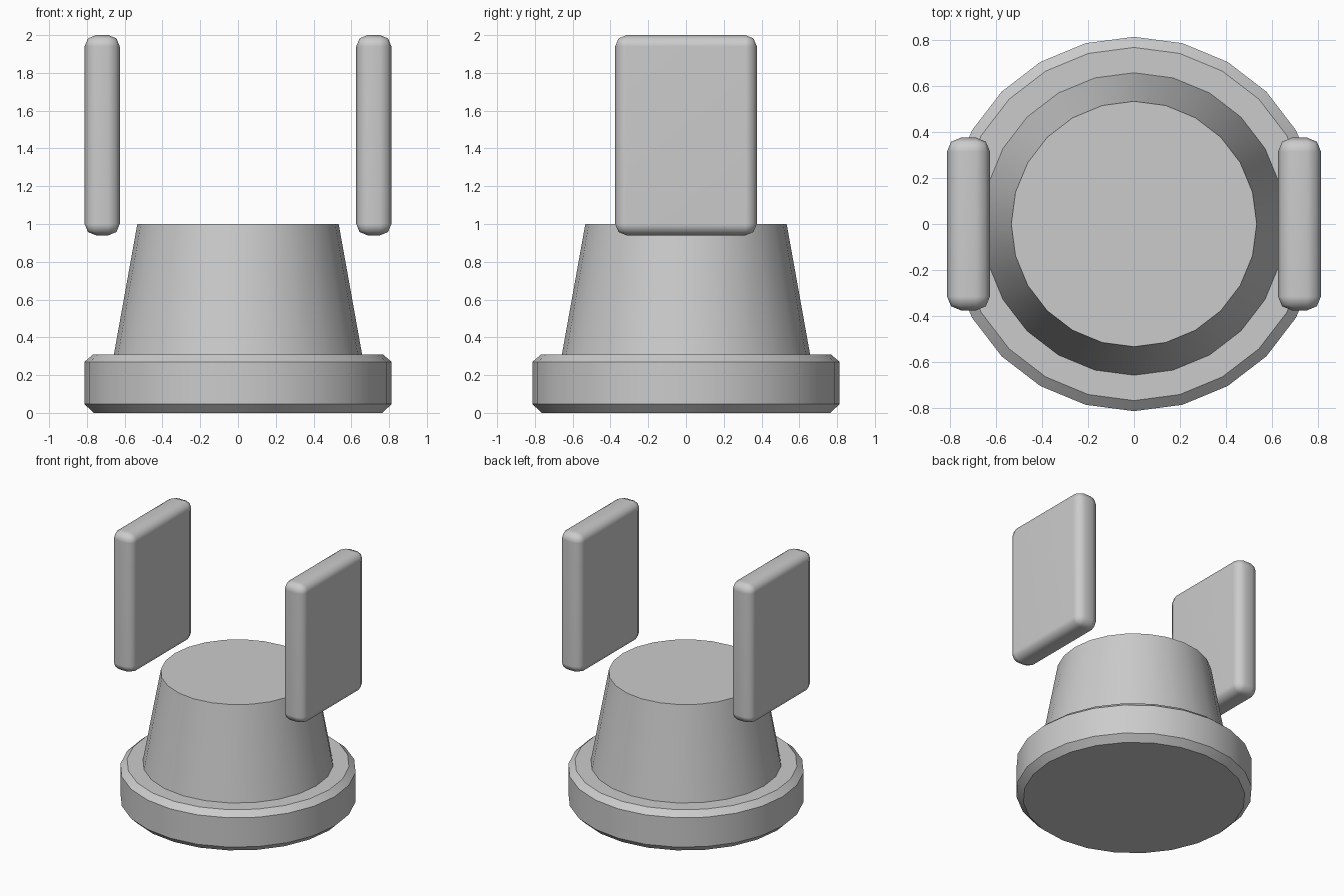
import bpy, bmesh, math

if "Cube" in bpy.data.objects:
    bpy.data.objects.remove(bpy.data.objects["Cube"])

SIDES = 24


def finish(name, bm, angle):
    bmesh.ops.recalc_face_normals(bm, faces=bm.faces)
    mesh = bpy.data.meshes.new(name)
    bm.to_mesh(mesh)
    bm.free()
    obj = bpy.data.objects.new(name, mesh)
    bpy.context.collection.objects.link(obj)
    bpy.ops.object.select_all(action='DESELECT')
    obj.select_set(True)
    bpy.context.view_layer.objects.active = obj
    bpy.ops.object.shade_smooth_by_angle(angle=math.radians(angle))
    return obj


def lathe(name, profile):
    """Stack rings of (radius, z), joined by quads and capped at both ends."""
    bm = bmesh.new()
    rings = []
    for r, z in profile:
        rings.append([bm.verts.new((r * math.cos(2 * math.pi * i / SIDES),
                                    r * math.sin(2 * math.pi * i / SIDES), z))
                      for i in range(SIDES)])
    for a, b in zip(rings, rings[1:]):
        for i in range(SIDES):
            j = (i + 1) % SIDES
            bm.faces.new((a[i], a[j], b[j], b[i]))
    bm.faces.new(rings[0])
    bm.faces.new(rings[-1])
    return finish(name, bm, 30)


def rounded_plate(name, centre, size, bevel):
    bm = bmesh.new()
    bmesh.ops.create_cube(bm, size=1)
    bmesh.ops.scale(bm, vec=size, verts=bm.verts)
    bmesh.ops.bevel(bm, geom=bm.edges[:], offset=bevel, offset_type='OFFSET',
                    segments=2, profile=0.5, affect='EDGES')
    bmesh.ops.translate(bm, vec=centre, verts=bm.verts)
    obj = finish(name, bm, 60)
    obj.modifiers.new("weighted_normals", 'WEIGHTED_NORMAL')
    return obj


# Chamfered foot disc with the tapered body rising from it
lathe("pedestal", [(0.765, 0), (0.813, 0.047), (0.813, 0.27), (0.767, 0.31),
                   (0.657, 0.31), (0.533, 1.0)])

# Two floating upright plates, one on each side
for side, sign in (("left", -1), ("right", 1)):
    rounded_plate(side + "_plate", (sign * 0.719, 0, 1.47),
                  (0.186, 0.75, 1.06), 0.06)
